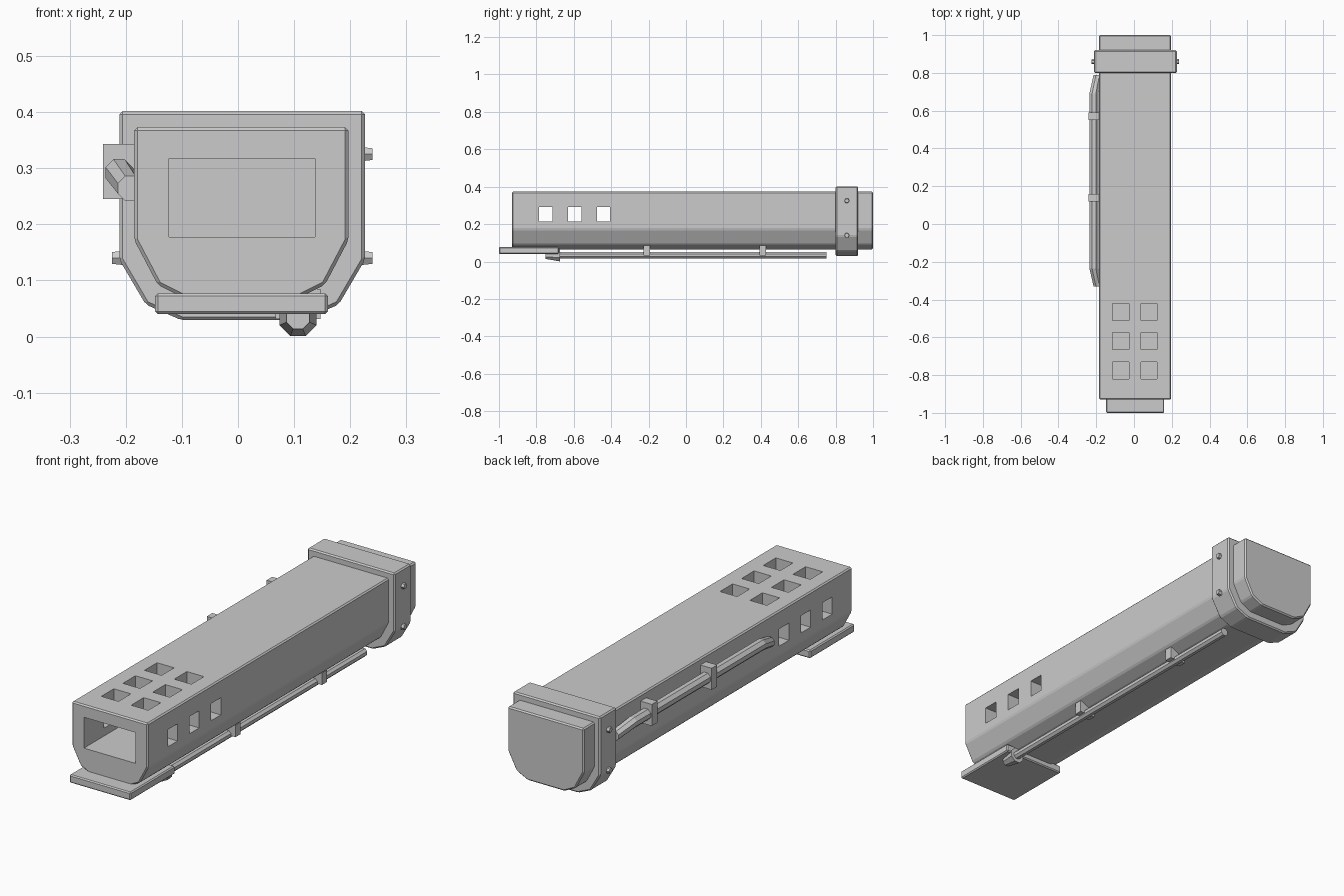
import bpy, bmesh, math
from mathutils import Vector

if "Cube" in bpy.data.objects:
    bpy.data.objects.remove(bpy.data.objects["Cube"])


def make(name, bm, bevel=0.0):
    bmesh.ops.recalc_face_normals(bm, faces=bm.faces[:])
    if bevel:
        edges = [e for e in bm.edges if e.calc_face_angle(0) > math.radians(15)]
        bmesh.ops.bevel(bm, geom=edges, offset=bevel, segments=1, affect='EDGES', profile=0.5)
    me = bpy.data.meshes.new(name)
    bm.to_mesh(me)
    bm.free()
    ob = bpy.data.objects.new(name, me)
    bpy.context.collection.objects.link(ob)
    return ob


def add_box(bm, x0, x1, y0, y1, z0, z1):
    vs = bmesh.ops.create_cube(bm, size=1)['verts']
    for v in vs:
        v.co = Vector(((x0 + x1) / 2 + v.co.x * (x1 - x0),
                       (y0 + y1) / 2 + v.co.y * (y1 - y0),
                       (z0 + z1) / 2 + v.co.z * (z1 - z0)))


def boxes(name, items, bevel=0.0):
    bm = bmesh.new()
    for b in items:
        add_box(bm, *b)
    return make(name, bm, bevel)


def hull(name, cx, half, y0, y1, bevel):
    """Extrude a half profile, mirrored about x = cx, along y."""
    pts = [(cx + x, z) for x, z in half] + [(cx - x, z) for x, z in reversed(half)]
    bm = bmesh.new()
    a, b = ([bm.verts.new((x, y, z)) for x, z in pts] for y in (y0, y1))
    bm.faces.new(a)
    bm.faces.new(b)
    n = len(pts)
    for i in range(n):
        bm.faces.new((a[i], a[(i + 1) % n], b[(i + 1) % n], b[i]))
    return make(name, bm, bevel)


def tube(name, stations, sides=8):
    """Capped tube along y from (x, y, z, radius) stations."""
    bm = bmesh.new()
    rings = []
    for x, y, z, r in stations:
        rings.append([bm.verts.new((x + r * math.cos(t), y, z + r * math.sin(t)))
                      for t in (2 * math.pi * (k + 0.5) / sides for k in range(sides))])
    bm.faces.new(rings[0])
    bm.faces.new(rings[-1])
    for p, q in zip(rings, rings[1:]):
        for k in range(sides):
            j = (k + 1) % sides
            bm.faces.new((p[k], p[j], q[j], q[k]))
    return make(name, bm)


def cut(target, cutter):
    cutter.hide_render = True
    m = target.modifiers.new("cut", 'BOOLEAN')
    m.operation, m.solver, m.object = 'DIFFERENCE', 'EXACT', cutter
    bpy.context.view_layer.objects.active = target
    bpy.ops.object.modifier_apply(modifier=m.name)
    bpy.data.objects.remove(cutter)


# Main body with chamfered underside
body = hull("body", 0.006, [(0.191, 0.373), (0.191, 0.172), (0.149, 0.092), (0.093, 0.064)],
            -0.93, 1.0, 0.006)

# Front cavity, side windows and roof vents
cut(body, boxes("cavity_cutter", [(-0.123, 0.137, -1.0, -0.34, 0.177, 0.317)]))
rows = (-0.775, -0.62, -0.465)
cut(body, boxes("window_cutter", [(-0.3, 0.3, y + 0.025 - 0.035, y + 0.025 + 0.035, 0.213, 0.291)
                                  for y in rows]))
cut(body, boxes("vent_cutter", [(x - 0.043, x + 0.043, y - 0.045, y + 0.045, 0.25, 0.5)
                                for y in rows for x in (-0.07, 0.08)]))

# Rear collar
hull("collar", 0.0075, [(0.219, 0.402), (0.219, 0.137), (0.172, 0.057), (0.108, 0.029)],
     0.80, 0.92, 0.006)

# Collar bolts, hexagonal and slightly tapered
for side in (-1, 1):
    for z in (0.325, 0.14):
        bm = bmesh.new()
        bmesh.ops.create_cone(bm, cap_ends=True, segments=6, radius1=0.016, radius2=0.012, depth=0.03)
        for v in bm.verts:
            x, y, h = v.co
            v.co = (0.0075 + side * (0.217 + h), 0.86 + y, z + x)
        make("collar_bolt", bm)

# Plate under the front
boxes("front_plate", [(-0.148, 0.16, -1.0, -0.68, 0.040, 0.077)], 0.005)

# Rod under the body with a flared tip
tube("lower_rod", [(0.107, -0.70, 0.034, 0.019), (0.107, 0.75, 0.034, 0.019)])
tube("rod_tip", [(0.107, -0.75, 0.034, 0.022), (0.107, -0.675, 0.034, 0.036)])
boxes("rod_clips", [(0.067, 0.147, y - 0.018, y + 0.018, 0.031, 0.085) for y in (-0.21, 0.41)])

# Side pipe whose ends bend towards the body
tube("side_pipe", [(-0.192, -0.33, 0.264, 0.024), (-0.212, -0.235, 0.292, 0.026),
                   (-0.212, 0.69, 0.292, 0.026), (-0.192, 0.79, 0.264, 0.024)])
boxes("pipe_clips", [(-0.241, -0.18, y - 0.02, y + 0.02, 0.245, 0.343) for y in (0.14, 0.57)])
